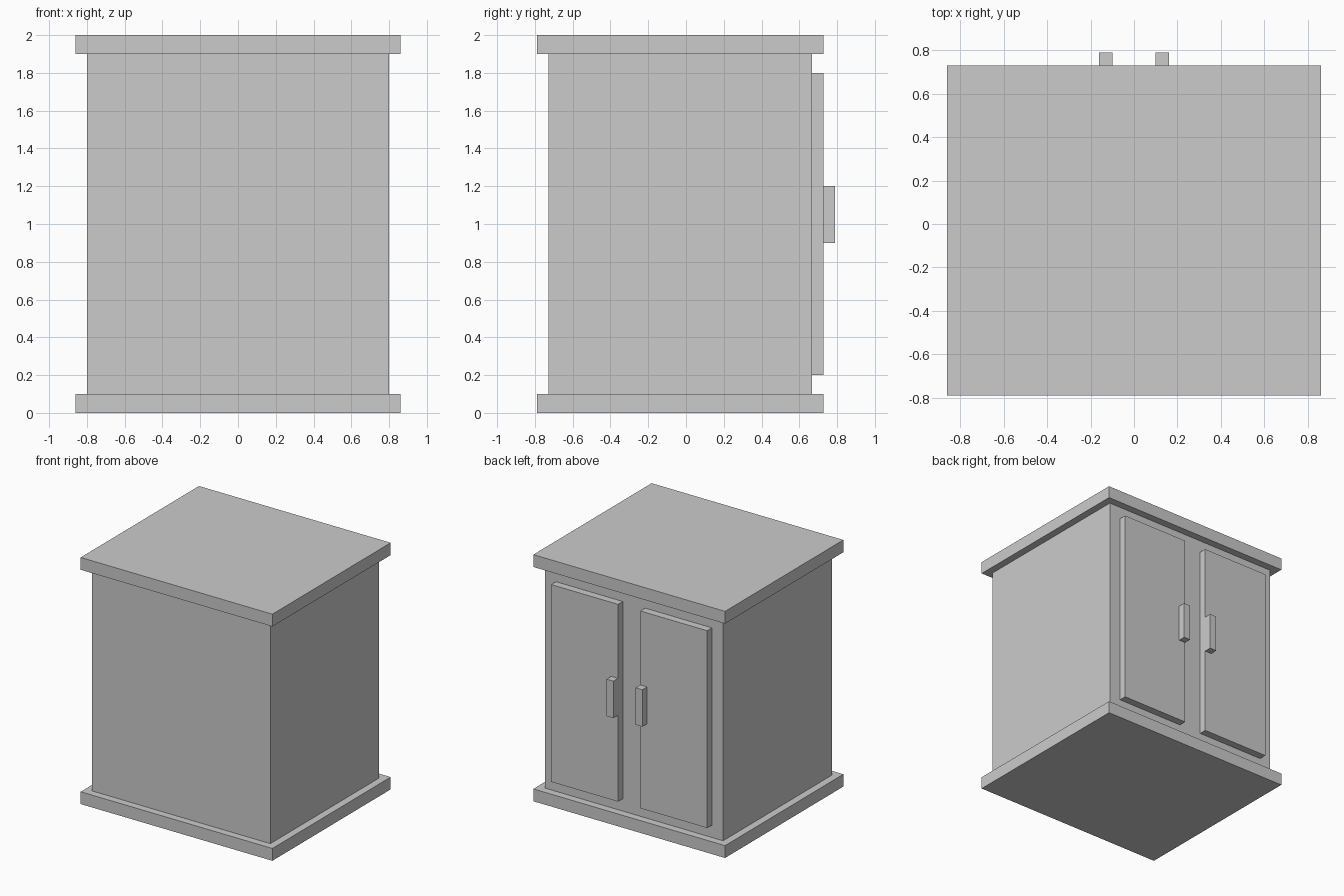
import bpy
import bmesh
from mathutils import Vector

if "Cube" in bpy.data.objects:
    bpy.data.objects.remove(bpy.data.objects["Cube"])


def box(name, lo, hi):
    """Axis-aligned box between two opposite corners."""
    lo, hi = Vector(lo), Vector(hi)
    bm = bmesh.new()
    bmesh.ops.create_cube(bm, size=1)
    bmesh.ops.scale(bm, vec=hi - lo, verts=bm.verts)
    mesh = bpy.data.meshes.new(name)
    bm.to_mesh(mesh)
    bm.free()
    obj = bpy.data.objects.new(name, mesh)
    obj.location = (lo + hi) / 2
    bpy.context.collection.objects.link(obj)
    return obj


# Depth planes, back of the carcass to the handle fronts
CARCASS_Y = (-0.728, 0.667)
DOOR_Y = 0.728
HANDLE_Y = 0.788

# Carcass with overhanging base and top slabs
box("cabinet_body", (-0.8, CARCASS_Y[0], 0.1), (0.8, CARCASS_Y[1], 1.9))
for name, z in (("base_slab", 0.0), ("top_slab", 1.9)):
    box(name, (-0.86, -0.788, z), (0.86, DOOR_Y, z + 0.1))

# Pair of doors with handles at their inner edges
for side, s in (("left", 1), ("right", -1)):
    x0, x1 = sorted((0.1 * s, 0.7 * s))
    box(side + "_door", (x0, CARCASS_Y[1], 0.2), (x1, DOOR_Y, 1.8))
    x0, x1 = sorted((0.1 * s, 0.16 * s))
    box(side + "_handle", (x0, DOOR_Y, 0.9), (x1, HANDLE_Y, 1.2))
